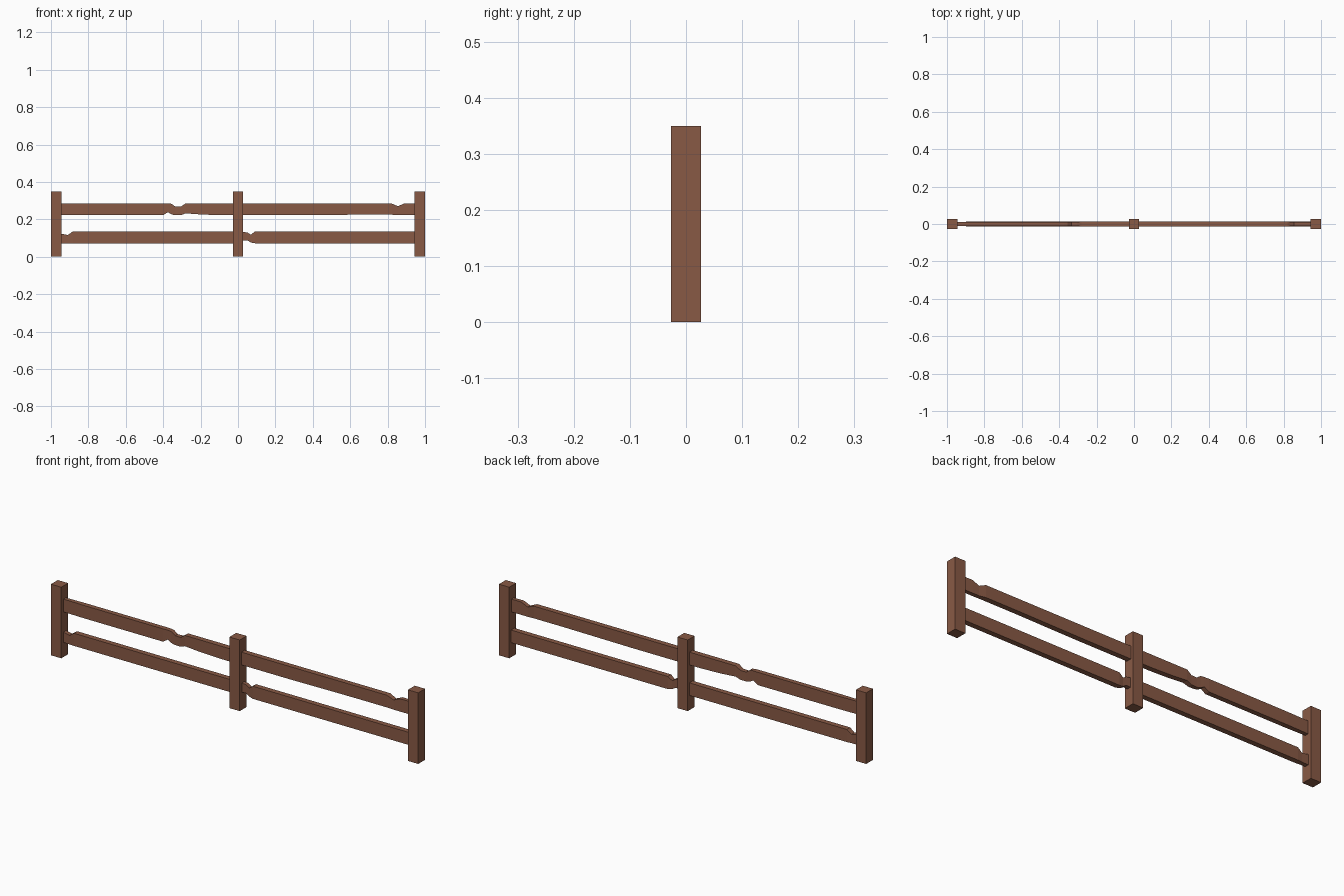
import bpy, bmesh

wood = bpy.data.materials.new("brown wood")
wood.diffuse_color = (0.25, 0.102, 0.06, 1)


def finish(name, bm):
    bmesh.ops.recalc_face_normals(bm, faces=bm.faces)
    mesh = bpy.data.meshes.new(name)
    bm.to_mesh(mesh)
    bm.free()
    mesh.materials.append(wood)
    bpy.context.collection.objects.link(bpy.data.objects.new(name, mesh))


def post(name, x):
    bm = bmesh.new()
    bmesh.ops.create_cube(bm, size=1)
    for v in bm.verts:
        v.co = (x + v.co.x * 0.056, v.co.y * 0.053, (v.co.z + 0.5) * 0.35)
    finish(name, bm)


def rail(name, stations):
    """Loft rectangular sections: (x, bottom z, top z, half thickness)."""
    bm = bmesh.new()
    rings = [[bm.verts.new((x, y, z)) for y, z in ((-h, b), (h, b), (h, t), (-h, t))]
             for x, b, t, h in stations]
    for r, s in zip(rings, rings[1:]):
        for i in range(4):
            j = (i + 1) % 4
            bm.faces.new((r[i], r[j], s[j], s[i]))
    bm.faces.new(rings[0])
    bm.faces.new(rings[-1])
    finish(name, bm)


# Upright posts
for name, x in (("left_post", -0.972), ("middle_post", 0), ("right_post", 0.972)):
    post(name, x)

# Upper rails with worn notches
rail("upper_left_rail", [
    (-0.96, 0.222, 0.285, 0.009), (-0.83, 0.222, 0.285, 0.012),
    (-0.40, 0.222, 0.285, 0.012), (-0.375, 0.238, 0.285, 0.011),
    (-0.355, 0.226, 0.283, 0.010), (-0.335, 0.222, 0.268, 0.010),
    (-0.305, 0.222, 0.268, 0.011), (-0.28, 0.232, 0.285, 0.013),
    (-0.20, 0.226, 0.285, 0.013), (-0.09, 0.222, 0.285, 0.013),
    (-0.01, 0.222, 0.285, 0.013)])
rail("upper_right_rail", [
    (0.01, 0.222, 0.285, 0.013), (0.29, 0.222, 0.285, 0.013),
    (0.65, 0.225, 0.285, 0.013), (0.82, 0.225, 0.285, 0.013),
    (0.855, 0.222, 0.270, 0.010), (0.89, 0.222, 0.285, 0.010),
    (0.96, 0.222, 0.285, 0.009)])

# Lower rails with chipped ends
rail("lower_left_rail", [
    (-0.96, 0.072, 0.126, 0.010), (-0.91, 0.072, 0.116, 0.011),
    (-0.885, 0.072, 0.134, 0.013), (-0.01, 0.072, 0.134, 0.013)])
rail("lower_right_rail", [
    (0.01, 0.085, 0.134, 0.010), (0.05, 0.088, 0.130, 0.010),
    (0.068, 0.076, 0.118, 0.010), (0.09, 0.072, 0.134, 0.013),
    (0.96, 0.072, 0.134, 0.013)])
